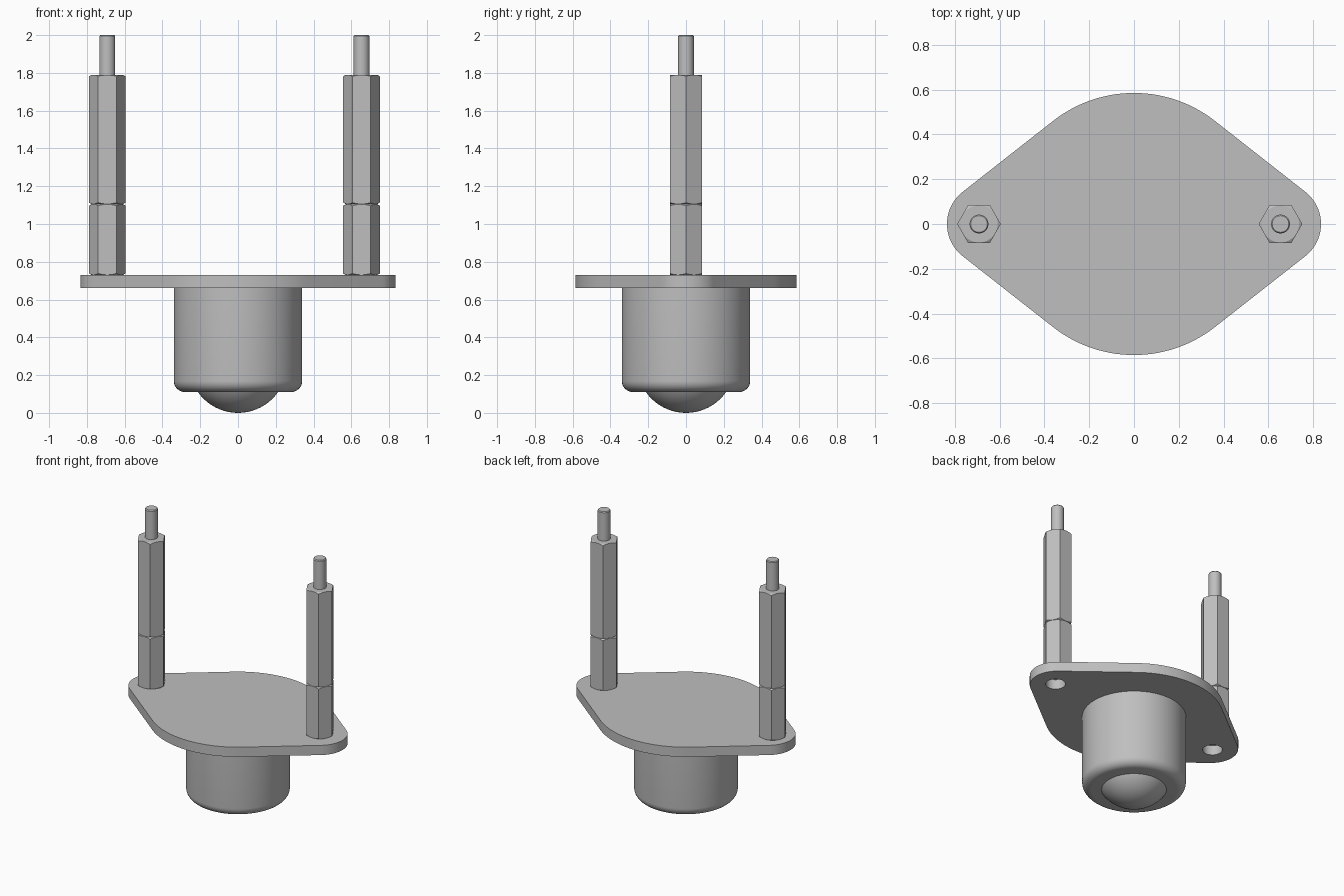
import bpy
import bmesh
from math import sin, cos, pi, acos, radians

if "Cube" in bpy.data.objects:
    bpy.data.objects.remove(bpy.data.objects["Cube"], do_unlink=True)

steel = bpy.data.materials.new("satin_steel")
steel.use_nodes = True
COLOUR = (0.52, 0.52, 0.52, 1)
steel.diffuse_color = COLOUR
steel.node_tree.nodes["Principled BSDF"].inputs["Base Color"].default_value = COLOUR


def finish(bm, name):
    """Turn a bmesh into a named steel object."""
    bmesh.ops.recalc_face_normals(bm, faces=bm.faces)
    mesh = bpy.data.meshes.new(name)
    bm.to_mesh(mesh)
    bm.free()
    mesh.materials.append(steel)
    obj = bpy.data.objects.new(name, mesh)
    bpy.context.collection.objects.link(obj)
    return obj


def prism(name, outline, z0, z1):
    """Extrude a flat outline upwards."""
    bm = bmesh.new()
    face = bm.faces.new([bm.verts.new((x, y, z0)) for x, y in outline])
    top = bmesh.ops.extrude_face_region(bm, geom=[face])["geom"]
    verts = [g for g in top if isinstance(g, bmesh.types.BMVert)]
    bmesh.ops.translate(bm, verts=verts, vec=(0, 0, z1 - z0))
    return finish(bm, name)


def lathe(name, profile, x=0, steps=64):
    """Revolve (radius, height) points that start and end on the axis."""
    bm = bmesh.new()
    rings = []
    for r, z in profile:
        if r == 0:
            rings.append([bm.verts.new((x, 0, z))] * steps)
        else:
            rings.append([bm.verts.new((x + r * cos(2 * pi * i / steps),
                                        r * sin(2 * pi * i / steps), z))
                          for i in range(steps)])
    for low, high in zip(rings, rings[1:]):
        for i in range(steps):
            j = (i + 1) % steps
            corners = dict.fromkeys((low[i], low[j], high[j], high[i]))
            bm.faces.new(list(corners))
    return finish(bm, name)


def cylinder(name, r, z0, z1, x):
    return lathe(name, [(0, z0), (r, z0), (r, z1), (0, z1)], x, 32)


def boolean(obj, cutter, operation):
    cutter.hide_render = True
    mod = obj.modifiers.new("cut", "BOOLEAN")
    mod.operation = operation
    mod.solver = "EXACT"
    mod.object = cutter
    bpy.context.view_layer.objects.active = obj
    bpy.ops.object.modifier_apply(modifier=mod.name)
    bpy.data.objects.remove(cutter, do_unlink=True)


def smooth(obj):
    bpy.ops.object.select_all(action="DESELECT")
    obj.select_set(True)
    bpy.context.view_layer.objects.active = obj
    bpy.ops.object.shade_smooth_by_angle(angle=radians(22))


def arc(cx, cy, r, a0, a1, n):
    return [(cx + r * cos(a0 + (a1 - a0) * i / n),
             cy + r * sin(a0 + (a1 - a0) * i / n)) for i in range(n + 1)]


# Flange plate: a large centre arc joined by tangents to two small end arcs
BIG, SMALL, EAR = 0.585, 0.182, 0.653
PLATE_LOW, PLATE_TOP = 0.66, 0.73
t = acos((BIG - SMALL) / EAR)
outline = (arc(EAR, 0, SMALL, -t, t, 20) + arc(0, 0, BIG, t, pi - t, 28)
           + arc(-EAR, 0, SMALL, pi - t, pi + t, 20)
           + arc(0, 0, BIG, pi + t, 2 * pi - t, 28))
plate = prism("flange_plate", outline, PLATE_LOW, PLATE_TOP)
for x in (-0.67, 0.67):
    boolean(plate, cylinder("hole_cutter", 0.065, 0.6, 0.8, x), "DIFFERENCE")
smooth(plate)

# Ball housing with a rounded lower rim
R, BASE, FILLET = 0.34, 0.11, 0.06
rim = arc(R - FILLET, BASE + FILLET, FILLET, -pi / 2, 0, 8)
smooth(lathe("ball_housing", [(0, BASE)] + rim + [(R, PLATE_LOW), (0, PLATE_LOW)]))

# Rolling ball
BALL = 0.26
path = [(BALL * sin(pi * i / 32), BALL - BALL * cos(pi * i / 32)) for i in range(1, 32)]
smooth(lathe("rolling_ball", [(0, 0)] + path + [(0, 2 * BALL)]))


# Hexagonal standoffs, corners chamfered by a turned envelope
def standoff(name, x, z0, z1):
    post = prism(name, arc(x, 0, 0.0975, 0, 5 * pi / 3, 5), z0, z1)
    envelope = lathe("envelope", [(0, z0 - 0.001), (0.081, z0 - 0.001), (0.1, z0 + 0.01),
                                  (0.1, z1 - 0.01), (0.081, z1 + 0.001), (0, z1 + 0.001)], x)
    boolean(post, envelope, "INTERSECT")
    return post


JOINT, POST_TOP, TOP = 1.105, 1.79, 2.0
for side, x in (("right", -0.692), ("left", 0.654)):
    lower = standoff(side + "_lower_standoff", x, PLATE_TOP, JOINT)
    boolean(lower, cylinder("bore_cutter", 0.042, PLATE_TOP - 0.1, 1.0, x), "DIFFERENCE")
    smooth(lower)
    smooth(standoff(side + "_upper_standoff", x, JOINT, POST_TOP))
    # Stud with a slightly broken top edge
    smooth(lathe(side + "_stud", [(0, POST_TOP - 0.02), (0.042, POST_TOP - 0.02),
                                  (0.042, TOP - 0.006), (0.037, TOP), (0, TOP)], x, 32))
